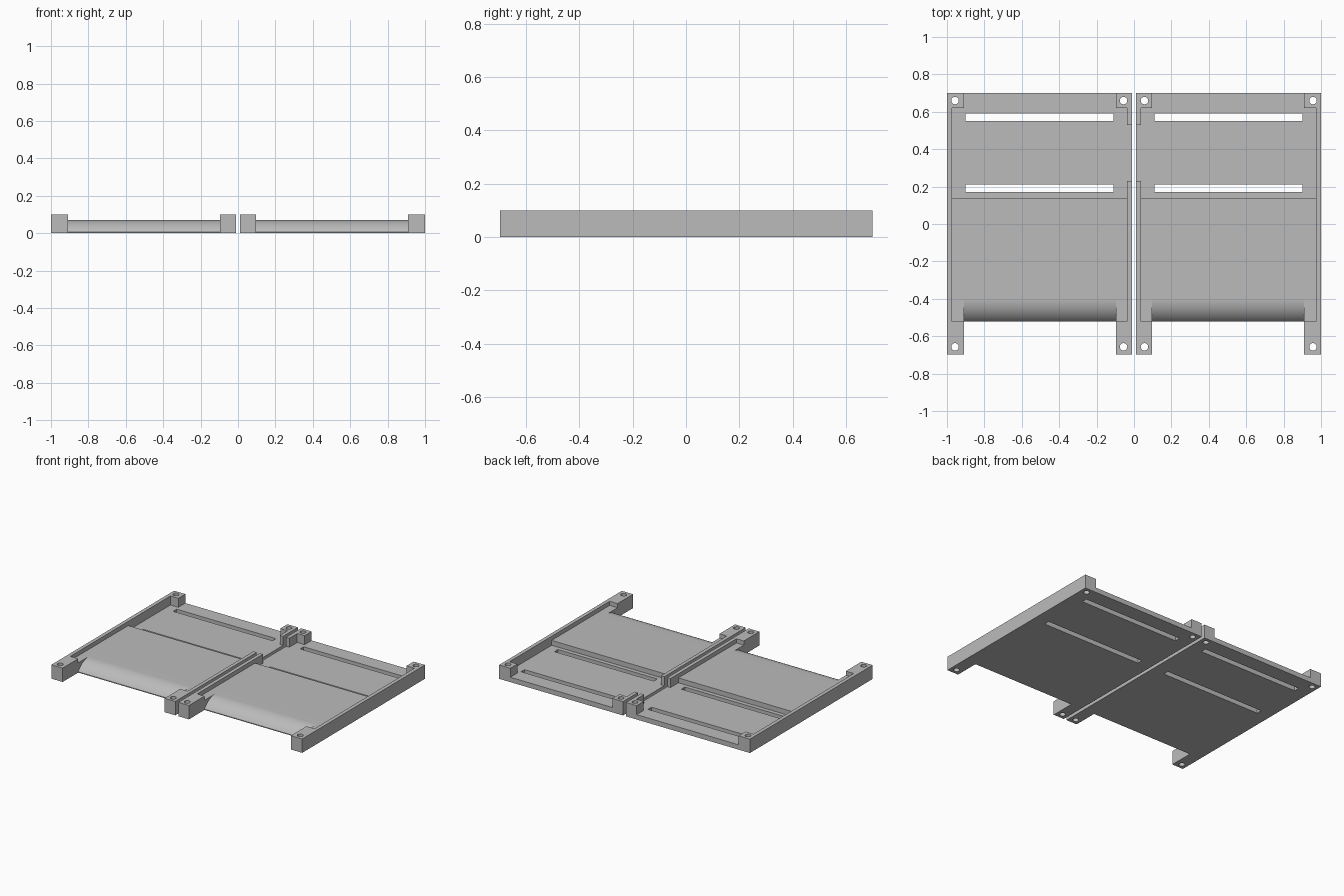
import bpy, bmesh, math

if "Cube" in bpy.data.objects:
    bpy.data.objects.remove(bpy.data.objects["Cube"])

grey = bpy.data.materials.new("plain grey")
grey.diffuse_color = (0.5, 0.5, 0.5, 1)
grey.use_nodes = True
grey.node_tree.nodes["Principled BSDF"].inputs["Base Color"].default_value = grey.diffuse_color

X0, X1 = 0.012, 1.0          # panel edges
W0, W1 = 0.038, 0.973        # inner faces of the side walls
B0, B1 = 0.097, 0.910        # inner faces of the corner blocks
YF, YB = -0.697, 0.70        # front and back
LIP, STEP, BLOCK = -0.52, 0.14, 0.62
TOP, DECK, FLOOR = 0.10, 0.07, 0.035


def prism(name, outline, a, b, axis, side):
    """Extrude a 2D outline along z (xy points) or x (yz points)."""
    def place(p, d):
        x, y, z = (p[0], p[1], d) if axis == 'z' else (d, p[0], p[1])
        return (x * side, y, z)
    bm = bmesh.new()
    low = [bm.verts.new(place(p, a)) for p in outline]
    high = [bm.verts.new(place(p, b)) for p in outline]
    bm.faces.new(low)
    bm.faces.new(high)
    n = len(outline)
    for i in range(n):
        j = (i + 1) % n
        bm.faces.new((low[i], low[j], high[j], high[i]))
    bmesh.ops.recalc_face_normals(bm, faces=bm.faces)
    mesh = bpy.data.meshes.new(name)
    bm.to_mesh(mesh)
    bm.free()
    mesh.materials.append(grey)
    ob = bpy.data.objects.new(name, mesh)
    bpy.context.collection.objects.link(ob)
    return ob


def box(name, x, y, z, side):
    pts = [(x[0], y[0]), (x[1], y[0]), (x[1], y[1]), (x[0], y[1])]
    return prism(name, pts, z[0], z[1], 'z', side)


def cut(ob, cutter):
    """Subtract the cutter and remove it."""
    mod = ob.modifiers.new("cut", 'BOOLEAN')
    mod.operation, mod.solver, mod.object = 'DIFFERENCE', 'EXACT', cutter
    bpy.ops.object.select_all(action='DESELECT')
    bpy.context.view_layer.objects.active = ob
    ob.select_set(True)
    bpy.ops.object.modifier_apply(modifier=mod.name)
    bpy.data.objects.remove(cutter)


def smooth(ob):
    bpy.ops.object.select_all(action='DESELECT')
    bpy.context.view_layer.objects.active = ob
    ob.select_set(True)
    bpy.ops.object.shade_smooth_by_angle(angle=math.radians(30))


for side, tag in ((-1, "left"), (1, "right")):
    # Raised deck with a rounded front slope between the blocks
    deck = box(tag + "_deck", (W0, W1), (LIP, STEP), (0, DECK), side)
    drop, run = DECK - 0.006, 0.12
    sweep = 2 * math.atan(drop / run)
    r = run / math.sin(sweep)
    arc = []
    for i in range(17):
        t = sweep * i / 16
        arc.append((LIP + run - r * math.sin(t), DECK - r * (1 - math.cos(t))))
    curve = arc + [(LIP - 0.05, 0.006), (LIP - 0.05, 0.15), (LIP + run, 0.15)]
    cut(deck, prism("slope_cutter", curve, B0, B1, 'x', side))
    smooth(deck)

    # Lower rear floor with two long slots
    outline = [(W0, STEP), (W1, STEP), (W1, BLOCK), (B1, BLOCK),
               (B1, YB), (B0, YB), (B0, BLOCK), (W0, BLOCK)]
    floor = prism(tag + "_floor", outline, 0, FLOOR, 'z', side)
    for y in (0.17, 0.55):
        cut(floor, box("slot_cutter", (0.11, 0.902), (y, y + 0.04), (-0.1, 0.2), side))

    # Outer wall, and inner wall with a cable notch
    box(tag + "_outer_wall", (W1, X1), (LIP, BLOCK), (0, TOP), side)
    notched = [(LIP, 0), (BLOCK, 0), (BLOCK, TOP), (0.53, TOP), (0.53, FLOOR),
               (0.23, FLOOR), (0.23, TOP), (LIP, TOP)]
    prism(tag + "_inner_wall", notched, X0, W0, 'x', side)

    # Corner blocks with screw holes
    for xs, hx, xn in (((X0, B0), 0.056, "inner"), ((B1, X1), 0.957, "outer")):
        for ys, hy, yn in (((YF, LIP), -0.657, "front"), ((BLOCK, YB), 0.66, "back")):
            block = box(f"{tag}_{xn}_{yn}_block", xs, ys, (0, TOP), side)
            ring = [(hx + 0.02 * math.cos(k * math.pi / 16),
                     hy + 0.02 * math.sin(k * math.pi / 16)) for k in range(32)]
            cut(block, prism("hole_cutter", ring, -0.1, 0.2, 'z', side))
            smooth(block)
